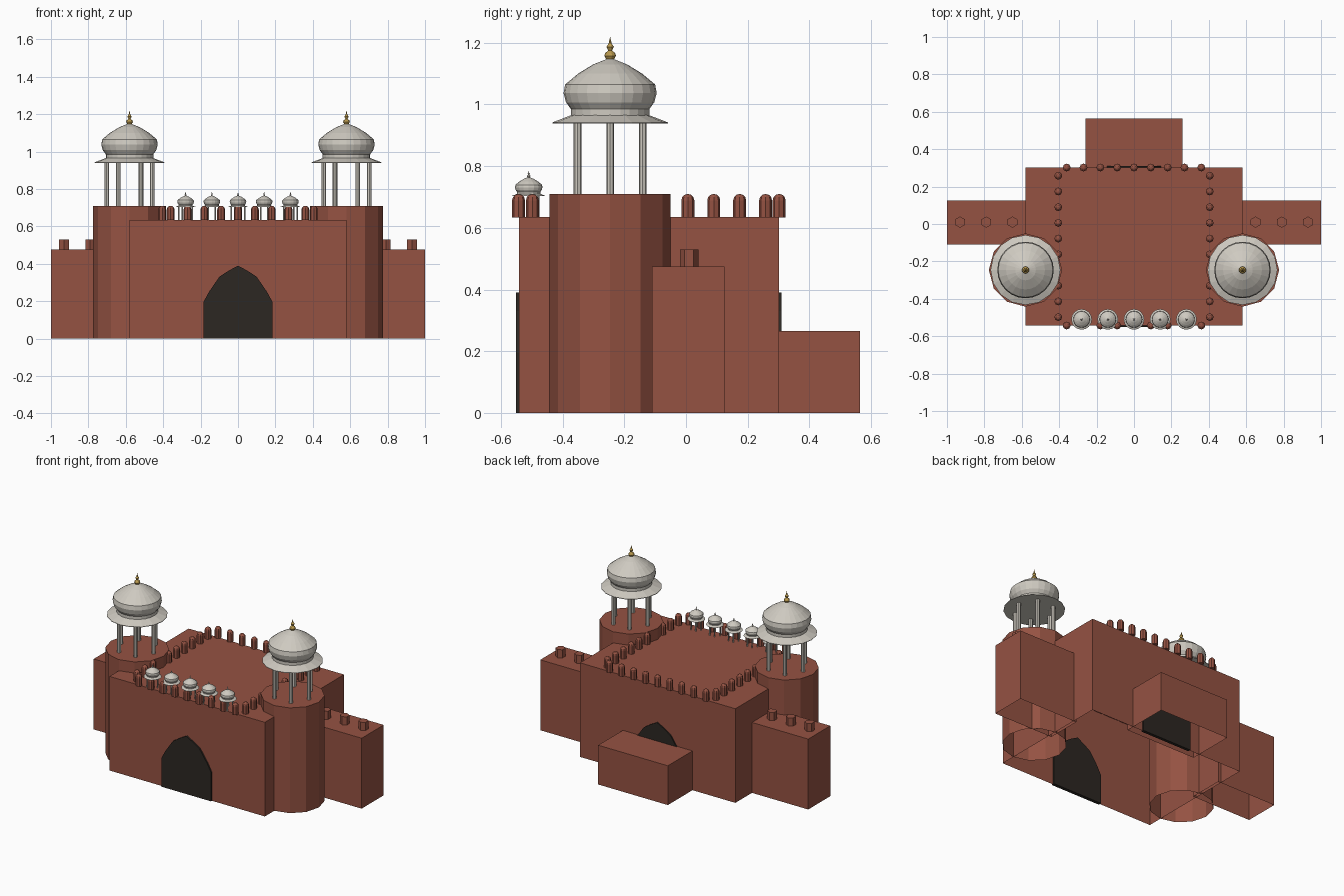
import bpy, bmesh
from math import pi, cos, sin

if "Cube" in bpy.data.objects:
    bpy.data.objects.remove(bpy.data.objects["Cube"])


def mat(name, rgb):
    m = bpy.data.materials.new(name)
    m.diffuse_color = (*rgb, 1)
    m.use_nodes = True
    m.node_tree.nodes["Principled BSDF"].inputs["Base Color"].default_value = m.diffuse_color
    return m


RED = mat("red_sandstone", (0.30, 0.085, 0.055))
MARBLE = mat("pale_marble", (0.62, 0.59, 0.53))
GOLD = mat("gilt", (0.50, 0.33, 0.08))
DARK = mat("dark_opening", (0.025, 0.02, 0.016))


def finish(bm, name, m):
    bmesh.ops.recalc_face_normals(bm, faces=bm.faces[:])
    me = bpy.data.meshes.new(name)
    bm.to_mesh(me)
    bm.free()
    me.materials.append(m)
    ob = bpy.data.objects.new(name, me)
    bpy.context.collection.objects.link(ob)
    return ob


def prism(name, pts, z0, z1, m):
    """Vertical walls and a roof, open underneath."""
    bm = bmesh.new()
    lo = [bm.verts.new((x, y, z0)) for x, y in pts]
    hi = [bm.verts.new((x, y, z1)) for x, y in pts]
    for i in range(len(pts)):
        j = (i + 1) % len(pts)
        bm.faces.new((lo[i], lo[j], hi[j], hi[i]))
    bm.faces.new(hi)
    ob = finish(bm, name, m)
    # make sure the roof faces up
    if ob.data.polygons[len(pts)].normal.z < 0:
        ob.data.flip_normals()
    return ob


def block(name, x0, x1, y0, y1, z1):
    return prism(name, [(x0, y0), (x1, y0), (x1, y1), (x0, y1)], 0, z1, RED)


def ring(n, r, cx=0, cy=0):
    return [(cx + r * sin(-2 * pi * i / n), cy + r * cos(2 * pi * i / n)) for i in range(n)]


def lathe(name, prof, n, loc, m, s=1.0, cap=False):
    """Revolve (radius, height) points; zero radius closes to a point."""
    bm = bmesh.new()
    rows = []
    for r, z in prof:
        pts = [(0, 0)] if r == 0 else ring(n, r * s)
        rows.append([bm.verts.new((loc[0] + x, loc[1] + y, loc[2] + z * s)) for x, y in pts])
    for a, b in zip(rows, rows[1:]):
        for i in range(n):
            j = (i + 1) % n
            if len(b) == 1:
                bm.faces.new((a[i], a[j], b[0]))
            else:
                bm.faces.new((a[i], a[j], b[j], b[i]))
    if cap:
        bm.faces.new(rows[0])
    return finish(bm, name, m)


def arch(name, y0, y1):
    half = [(0.185, 0), (0.185, 0.195), (0.155, 0.25), (0.10, 0.33), (0.05, 0.363)]
    pts = half + [(0, 0.39)] + [(-x, z) for x, z in reversed(half)]
    bm = bmesh.new()
    f = bm.faces.new([bm.verts.new((x, y0, z)) for x, z in pts])
    ext = bmesh.ops.extrude_face_region(bm, geom=[f], use_keep_orig=True)
    vs = [v for v in ext["geom"] if isinstance(v, bmesh.types.BMVert)]
    bmesh.ops.translate(bm, verts=vs, vec=(0, y1 - y0, 0))
    finish(bm, name, DARK)


def pavilion(name, x, y, z, s, n, finial):
    """Domed kiosk on six columns."""
    for i, (px, py) in enumerate(ring(6, 0.122 * s)):
        # columns stand at 0, 60, 120... degrees from the x axis
        lathe(f"{name}_column_{i}", [(0.0125, 0), (0.0125, 0.235)], 8, (x + py, y + px, z), MARBLE, s)
    lathe(name + "_eave", [(0.187, 0.229), (0.187, 0.232), (0.125, 0.256)], 16, (x, y, z), MARBLE, s, True)
    lathe(name + "_dome", [(0.127, 0.25), (0.127, 0.275), (0.143, 0.297), (0.151, 0.327),
                           (0.146, 0.355), (0.104, 0.390), (0.055, 0.420), (0, 0.442)],
          n, (x, y, z), MARBLE, s)
    lathe(name + "_finial", [(0.009, 0.43), (0.019, 0.448), (0.016, 0.457), (0.006, 0.465),
                             (0.012, 0.477), (0.005, 0.488), (0, 0.51)],
          10, (x, y, z), finial, s)


# Main gatehouse and rear annexe
block("gatehouse", -0.58, 0.58, -0.542, 0.302, 0.635)
block("rear_annexe", -0.26, 0.26, 0.25, 0.565, 0.265)

# Pointed gateways, front and back
arch("front_gateway", -0.552, -0.53)
arch("back_gateway", 0.29, 0.31)

# Towers with large pavilions, side wings with stubs
for side, sx in (("left", -1), ("right", 1)):
    prism(side + "_tower", ring(12, 0.196, sx * 0.58, -0.246), 0, 0.71, RED)
    pavilion(side + "_tower_pavilion", sx * 0.58, -0.246, 0.71, 1, 24, GOLD)
    xs = sorted((sx * 0.56, sx * 1.0))
    block(side + "_wing", xs[0], xs[1], -0.11, 0.125, 0.475)
    for i in range(3):
        prism(f"{side}_wing_stub_{i}", ring(6, 0.03, sx * (0.65 + 0.14 * i), 0.01), 0.47, 0.53, RED)

# Row of small pavilions over the gate
for i in range(5):
    pavilion(f"roof_pavilion_{i}", -0.28 + 0.14 * i, -0.51, 0.635, 0.295, 16, MARBLE)

# Rounded battlements round the roof
spots = [(-0.36 + 0.09 * i, y) for i in range(9) for y in (-0.543, 0.302)]
spots += [(x, -0.498 + 0.084 * i) for i in range(10) for x in (-0.405, 0.405)]
for i, (x, y) in enumerate(spots):
    lathe(f"merlon_{i}", [(0.021, 0), (0.021, 0.055), (0.018, 0.066), (0.011, 0.073), (0, 0.076)],
          8, (x, y, 0.634), RED, 1, True)
